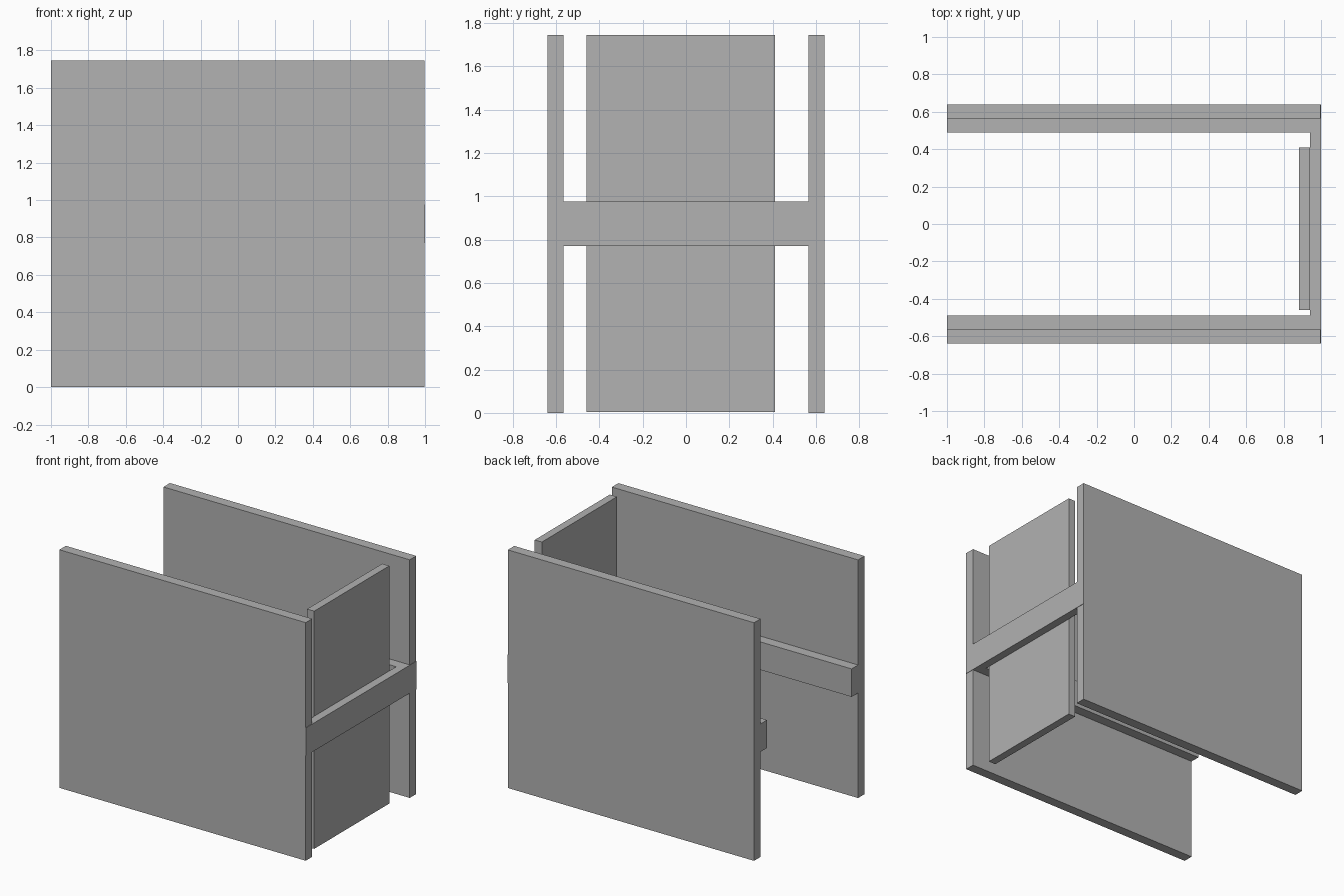
import bpy

cube = bpy.data.objects.get("Cube")
if cube:
    bpy.data.objects.remove(cube, do_unlink=True)

# One plain grey for everything
grey = bpy.data.materials.new("plain_grey")
grey.use_nodes = True
colour = (0.445, 0.445, 0.445, 1)
grey.diffuse_color = colour
grey.node_tree.nodes["Principled BSDF"].inputs["Base Color"].default_value = colour

HEIGHT = 1.745
RAIL_LOW, RAIL_HIGH = 0.77, 0.975


def box(name, x, y, z):
    """Box from (min, max) ranges on each axis."""
    spans = (x, y, z)
    bpy.ops.mesh.primitive_cube_add(size=1, location=[sum(s) / 2 for s in spans])
    obj = bpy.context.object
    obj.name = name
    obj.scale = [s[1] - s[0] for s in spans]
    bpy.ops.object.transform_apply(location=False, rotation=False, scale=True)
    obj.data.materials.append(grey)
    return obj


# Two tall side panels, each with a rail along its inner face
for name, side in (("front", -1), ("back", 1)):
    box(name + "_panel", (-1, 0.997), sorted((side * 0.565, side * 0.64)), (0, HEIGHT))
    box(name + "_rail", (-1, 0.94), sorted((side * 0.49, side * 0.565)), (RAIL_LOW, RAIL_HIGH))

# Crossbar joining the two sides
box("crossbar", (0.94, 1), (-0.64, 0.64), (RAIL_LOW, RAIL_HIGH))

# End panel hung on the inside of the crossbar
box("end_panel", (0.882, 0.94), (-0.46, 0.41), (0.003, HEIGHT))
